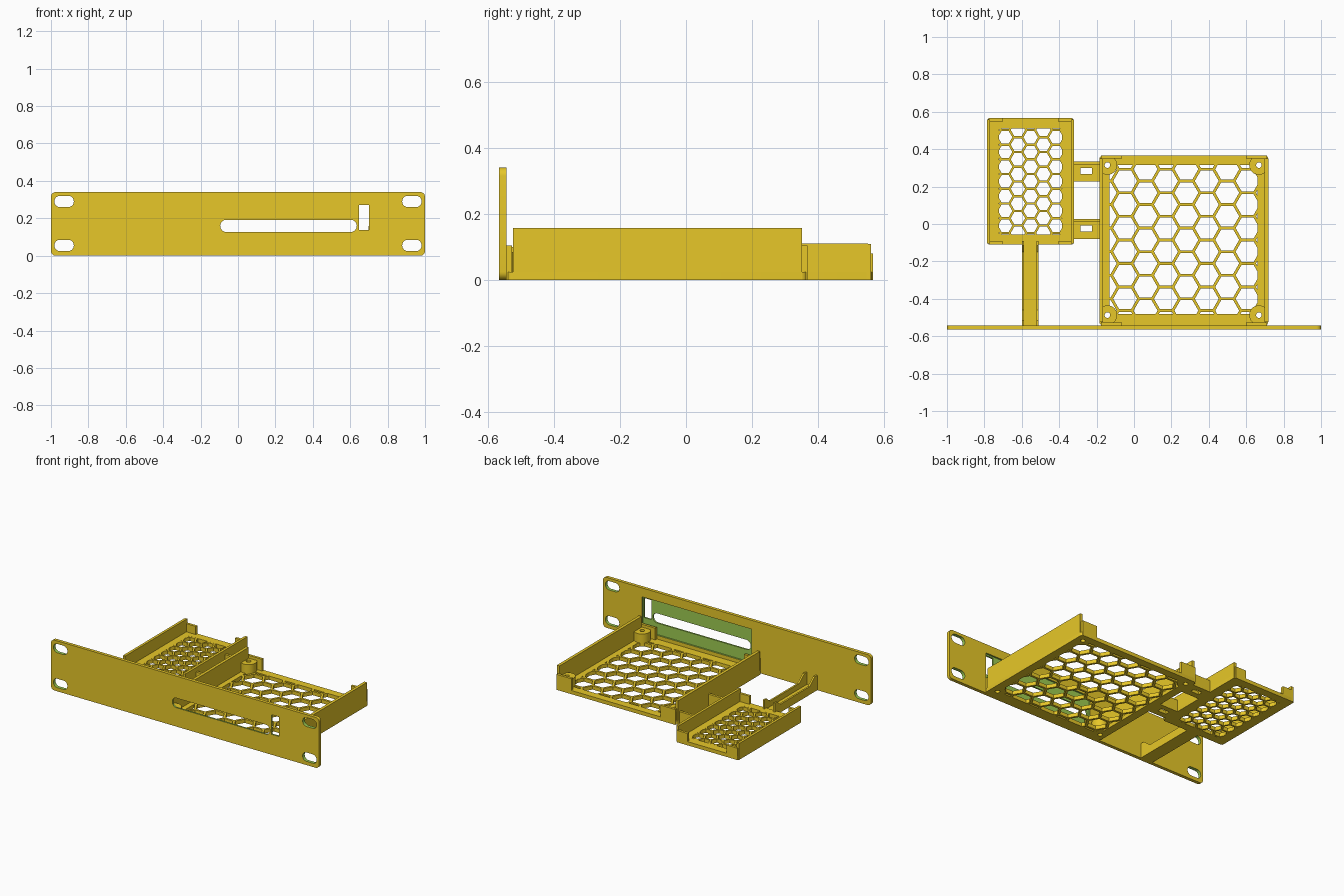
import bpy, bmesh, math

if "Cube" in bpy.data.objects:
    bpy.data.objects.remove(bpy.data.objects["Cube"])

# ---------- materials ----------
def mat(name, c):
    m = bpy.data.materials.new(name)
    m.diffuse_color = (*c, 1)
    m.use_nodes = True
    m.node_tree.nodes["Principled BSDF"].inputs["Base Color"].default_value = m.diffuse_color
    return m

MATS = [mat("yellow plastic", (0.947, 0.680, 0.0252)),
        mat("green cut faces", (0.337, 0.597, 0.0823))]

# ---------- helpers ----------
def rrect(x0, x1, y0, y1, r=0.0, n=6):
    """Outline of a rectangle with rounded corners."""
    if r <= 0:
        return [(x0, y0), (x1, y0), (x1, y1), (x0, y1)]
    pts = []
    corners = [(x1 - r, y1 - r), (x0 + r, y1 - r), (x0 + r, y0 + r), (x1 - r, y0 + r)]
    for k, (cx, cy) in enumerate(corners):
        for i in range(n + 1):
            a = math.pi / 2 * (k + i / n)
            pts.append((cx + r * math.cos(a), cy + r * math.sin(a)))
    return pts

def ngon(cx, cy, r, n):
    return [(cx + r * math.cos(2 * math.pi * i / n), cy + r * math.sin(2 * math.pi * i / n))
            for i in range(n)]

def prism(name, loops, lo, hi, axis="Z", slot=0):
    """Extrude one or more closed outlines along an axis."""
    place = {"Z": lambda u, v, w: (u, v, w),
             "Y": lambda u, v, w: (u, w, v),
             "X": lambda u, v, w: (w, u, v)}[axis]
    bm = bmesh.new()
    for pts in loops:
        a = [bm.verts.new(place(u, v, lo)) for u, v in pts]
        b = [bm.verts.new(place(u, v, hi)) for u, v in pts]
        bm.faces.new(a)
        bm.faces.new(b[::-1])
        for i in range(len(a)):
            j = (i + 1) % len(a)
            bm.faces.new((a[i], b[i], b[j], a[j]))
    bmesh.ops.recalc_face_normals(bm, faces=bm.faces)
    for f in bm.faces:
        f.material_index = slot
    me = bpy.data.meshes.new(name)
    bm.to_mesh(me)
    bm.free()
    for m in MATS:
        me.materials.append(m)
    ob = bpy.data.objects.new(name, me)
    bpy.context.collection.objects.link(ob)
    return ob

def box(name, x0, x1, y0, y1, z0, z1):
    return prism(name, [rrect(x0, x1, y0, y1)], z0, z1)

def boolean(ob, cutter, op="DIFFERENCE"):
    md = ob.modifiers.new("cut", "BOOLEAN")
    md.operation, md.solver, md.object = op, "EXACT", cutter
    bpy.context.view_layer.objects.active = ob
    bpy.ops.object.modifier_apply(modifier=md.name)
    bpy.data.objects.remove(cutter, do_unlink=True)

def honeycomb(x0, x1, y0, y1, cx, cy, pitch, web):
    """Hexagonal hole cutter, clipped to a rectangle."""
    dx, r = pitch * math.sqrt(3) / 2, (pitch - web) / math.sqrt(3)
    loops = []
    for i in range(-8, 9):
        for j in range(-8, 9):
            x, y = cx + i * dx, cy + (j + 0.5 * (i % 2)) * pitch
            if x0 - r < x < x1 + r and y0 - r < y < y1 + r:
                loops.append(ngon(x, y, r, 6))
    cutter = prism("hex_cutter", loops, -0.05, 0.1)
    boolean(cutter, box("clip", x0, x1, y0, y1, -0.04, 0.09), "INTERSECT")
    return cutter

def tray(name, x0, x1, y0, y1, floor, wall_h, wall_y, t, clip_len, clip_h, hexes):
    """Perforated floor, two side walls and four corner clips."""
    base = prism(name + "_floor", [rrect(x0, x1, y0, y1, 0.02)], 0, floor)
    boolean(base, honeycomb(*hexes))
    for side, xa in (("left", x0), ("right", x1 - t)):
        box(f"{name}_{side}_wall", xa, xa + t, *wall_y, 0, wall_h)
        for end, ya in (("front", y0), ("back", y1 - 0.017)):
            a = x0 + 0.008 if side == "left" else x1 - t - clip_len
            b = a + clip_len + t - 0.008
            box(f"{name}_{end}_{side}_clip", a, b, ya, ya + 0.017, 0, clip_h)
    return base

# ---------- front panel ----------
panel = prism("front_panel", [rrect(-1, 1, 0, 0.34, 0.025)], -0.565, -0.543, "Y")
boolean(panel, prism("recess", [rrect(-0.11, 0.71, 0.05, 0.28)], -0.554, -0.5, "Y", 1))
holes = [rrect(s * 0.93 - 0.052, s * 0.93 + 0.052, z - 0.03, z + 0.03, 0.029)
         for s in (-1, 1) for z in (0.055, 0.29)]
holes += [rrect(-0.095, 0.635, 0.127, 0.192, 0.032), rrect(0.647, 0.70, 0.138, 0.27)]
boolean(panel, prism("holes", holes, -0.6, -0.5, "Y", 1))

# ---------- large tray with screw bosses ----------
X0, X1, Y0, Y1 = -0.185, 0.718, -0.543, 0.367
large = tray("large_tray", X0, X1, Y0, Y1, 0.025, 0.158, (-0.523, 0.35), 0.02, 0.1, 0.104,
             (-0.13, 0.66, -0.482, 0.315, 0.28, -0.085, 0.126, 0.015))
spots = [(x, y) for x in (-0.142, 0.668) for y in (-0.487, 0.315)]
boolean(large, prism("screw_holes", [ngon(x, y, 0.015, 20) for x, y in spots], -0.1, 0.2))
for x, y in spots:
    boss = prism("screw_boss", [ngon(x, y, 0.052, 32)], 0, 0.085)
    boolean(boss, box("clip", X0 + 0.004, X1 - 0.004, Y0 + 0.004, Y1 - 0.004, -0.1, 0.2), "INTERSECT")
    boolean(boss, prism("screw_hole", [ngon(x, y, 0.015, 20)], -0.1, 0.2))

# ---------- small tray ----------
tray("small_tray", -0.787, -0.32, -0.11, 0.566, 0.025, 0.11, (-0.093, 0.55), 0.017, 0.07, 0.08,
     (-0.722, -0.385, -0.055, 0.51, -0.5525, 0.2275, 0.0787, 0.012))
for xa in (-0.787, -0.337):
    prism("small_tray_wall_ends", [rrect(xa, xa + 0.017, -0.104, 0.56)], 0, 0.109)

# ---------- arms joining the two trays ----------
for y in (0.335, 0.027):
    arm = box("joining_arm", -0.325, -0.18, y - 0.108, y, 0, 0.022)
    boolean(arm, box("window", -0.285, -0.224, y - 0.068, y - 0.036, -0.1, 0.1))
    box("arm_rib", -0.325, -0.18, y - 0.017, y, 0, 0.08)

# ---------- channel strut from panel to small tray ----------
box("strut_floor", -0.60, -0.51, -0.545, -0.09, 0, 0.018)
rib = [(-0.545, 0), (-0.09, 0), (-0.09, 0.085), (-0.115, 0.085), (-0.15, 0.055),
       (-0.46, 0.055), (-0.515, 0.1), (-0.545, 0.1)]
for x in (-0.60, -0.522):
    prism("strut_rib", [rib], x, x + 0.012, "X")

# ---------- shading ----------
bpy.ops.object.select_all(action="SELECT")
bpy.ops.object.shade_smooth_by_angle(angle=math.radians(30))
